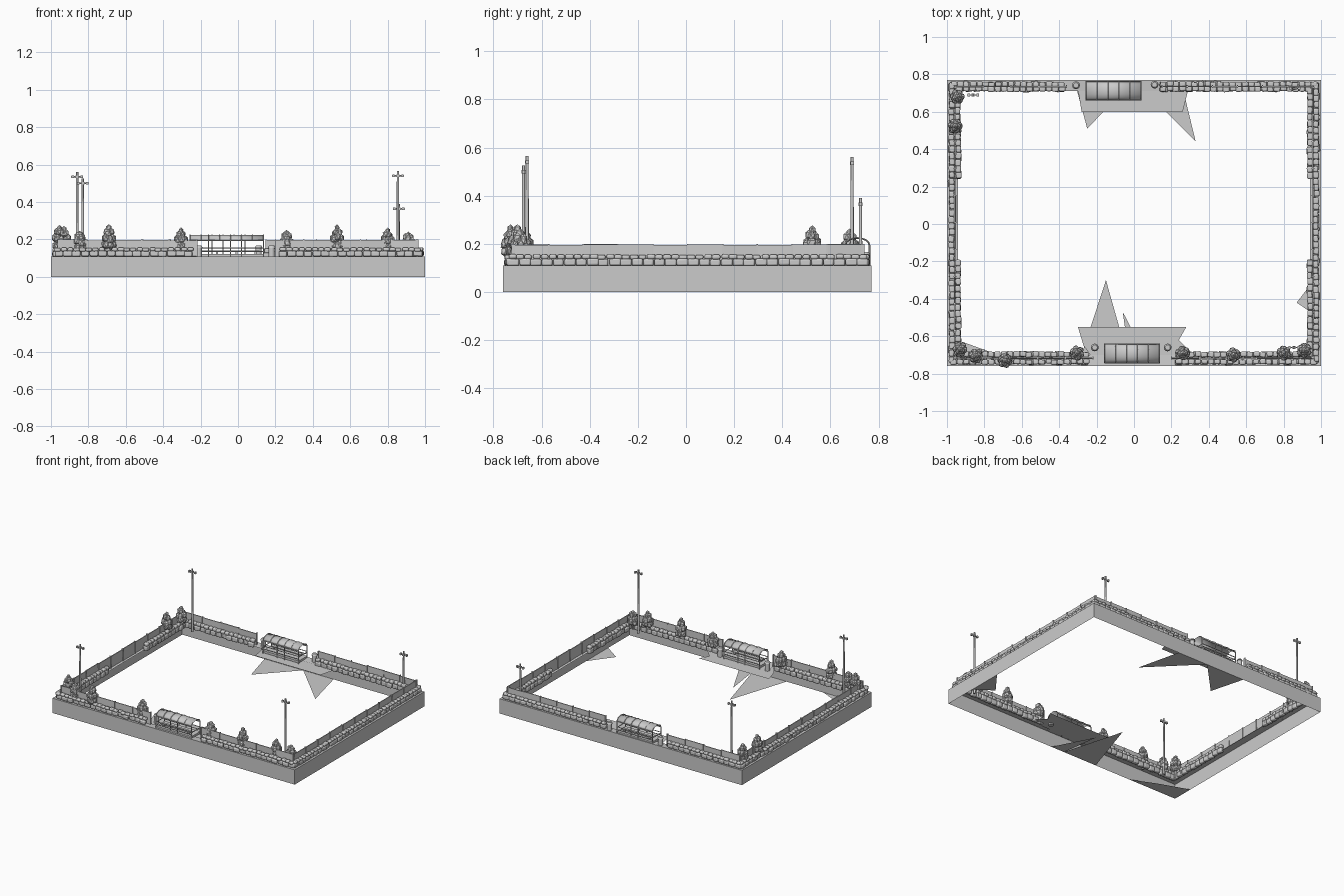
import bpy, bmesh, math, random
from mathutils import Matrix, Vector

random.seed(4)
cube = bpy.data.objects.get("Cube")
if cube:
    bpy.data.objects.remove(cube)

GREY = (0.6, 0.6, 0.6, 1)
grey = bpy.data.materials.new("plain grey")
grey.use_nodes = True
grey.diffuse_color = GREY
grey.node_tree.nodes["Principled BSDF"].inputs["Base Color"].default_value = GREY

X, FRONT, BACK, GROUND = 1.0, -0.76, 0.77, 0.11


def finish(bm, name, bevel=0, smooth=False):
    mesh = bpy.data.meshes.new(name)
    bmesh.ops.recalc_face_normals(bm, faces=bm.faces)
    bm.to_mesh(mesh)
    bm.free()
    mesh.materials.append(grey)
    ob = bpy.data.objects.new(name, mesh)
    bpy.context.collection.objects.link(ob)
    if bevel:
        mod = ob.modifiers.new("bevel", 'BEVEL')
        mod.width = bevel
        mod.segments = 2
    if smooth:
        bpy.ops.object.select_all(action='DESELECT')
        ob.select_set(True)
        bpy.context.view_layer.objects.active = ob
        bpy.ops.object.shade_smooth_by_angle(angle=math.radians(50))
    return ob


def box(bm, centre, size, turn=0, tilt=0):
    m = (Matrix.Translation(centre) @ Matrix.Rotation(turn, 4, 'Z')
         @ Matrix.Rotation(tilt, 4, 'X') @ Matrix.Diagonal((*size, 1)))
    bmesh.ops.create_cube(bm, size=1, matrix=m)


def rod(bm, a, b, r, sides=6, r2=None):
    a, b = Vector(a), Vector(b)
    m = Matrix.Translation((a + b) / 2) @ (b - a).to_track_quat('Z', 'Y').to_matrix().to_4x4()
    bmesh.ops.create_cone(bm, cap_ends=True, segments=sides, radius1=r,
                          radius2=r if r2 is None else r2, depth=(b - a).length, matrix=m)


def sheet(bm, points):
    face = bm.faces.new([bm.verts.new(p) for p in points])
    face.normal_update()


# Outer skirt with a narrow ground shelf, hollow underneath
bm = bmesh.new()
rings = []
for inset, z in ((0, 0), (0, GROUND), (0.06, GROUND - .005)):
    x, f, b = X - inset, FRONT + inset, BACK - inset
    rings.append([bm.verts.new(p) for p in ((-x, f, z), (x, f, z), (x, b, z), (-x, b, z))])
for low, high in zip(rings, rings[1:]):
    for i in range(4):
        j = (i + 1) % 4
        bm.faces.new((low[i], low[j], high[j], high[i]))
finish(bm, "ground_skirt")

# Ledges under the shelters
L = 0.1
bm = bmesh.new()
sheet(bm, ((-.3, -.55, L), (.28, -.55, L), (.24, -.62, L), (.3, -.68, L), (.2, -.72, L),
           (-.22, -.72, L), (-.27, -.65, L)))
sheet(bm, ((-.28, .6, L), (.26, .6, L), (.29, .72, L), (-.3, .72, L)))
finish(bm, "shelter_ledges")

# Flat ragged floor shards reaching in from the bottom of the skirt
bm = bmesh.new()
for shard in (((-.02, FRONT), (-.15, -.3), (-.3, FRONT)),
              ((.09, FRONT), (-.06, -.47), (-.02, FRONT)),
              ((-.32, BACK), (-.25, .51), (0, BACK)),
              ((0, BACK), (.33, .44), (.25, BACK)),
              ((X, -.51), (X, -.25), (.87, -.42)),
              ((-X, FRONT), (-.6, FRONT), (-.78, -.68), (-X, -.6))):
    sheet(bm, [(x, y, .001) for x, y in shard])
finish(bm, "floor_shards")


# Two courses of stone along a straight run, the upper one finer
def stones(bm, a, b, low, high, width):
    a, b = Vector(a), Vector(b)
    step = b - a
    turn = math.atan2(step.y, step.x)
    split = low + (high - low) * .6
    for z0, z1, pitch in ((low, split, .046), (split, high, .034)):
        count = max(1, round(step.length / pitch))
        for i in range(count):
            p = a + step * (i + .5) / count
            jig = random.uniform(-.003, .003)
            box(bm, (p.x + jig, p.y + jig, (z0 + z1) / 2 + jig / 2),
                (step.length / count * random.uniform(.88, 1.06),
                 width * random.uniform(.85, 1.05), (z1 - z0) * 1.08), turn + random.uniform(-.1, .1))


bm = bmesh.new()
for x in (-.974, .974):
    stones(bm, (x, -.74, 0), (x, .755, 0), GROUND, .155, .03)
for start, end, y in ((-.98, -.24, -.737), (.22, .98, -.737), (-.98, -.37, .747), (.14, .98, .747)):
    stones(bm, (start, y, 0), (end, y, 0), GROUND, .155, .028)
finish(bm, "outer_stone_wall", .007, True)

bm = bmesh.new()
for x in (-.94, .94):
    stones(bm, (x, -.7, 0), (x, -.19, 0), .095, .15, .03)
    stones(bm, (x, .24, 0), (x, .73, 0), .095, .15, .03)
for start, end, y in ((-.95, -.24, -.697), (.22, .95, -.697), (-.95, -.37, .722), (.14, .95, .722)):
    stones(bm, (start, y, 0), (end, y, 0), .095, .15, .03)
finish(bm, "inner_stone_wall", .007, True)


# Panel fence between the stone walls
def fence(bm, a, b):
    a, b = Vector(a), Vector(b)
    step = b - a
    turn = math.atan2(step.y, step.x)
    count = round(step.length / 0.14)
    for i in range(count):
        p = a + step * (i + .5) / count
        top = .195 + random.uniform(-.003, .004)
        box(bm, (p.x, p.y, (GROUND + top) / 2), (step.length / count - .004, .006, top - GROUND),
            turn, random.uniform(-.05, .05))
    for i in range(count + 1):
        p = a + step * i / count
        box(bm, (p.x, p.y, .154), (.006, .015, .09), turn)


bm = bmesh.new()
for x in (-.957, .957):
    fence(bm, (x, -.715, 0), (x, .73, 0))
for start, end, y in ((-.957, -.22, -.717), (.2, .957, -.717), (-.957, -.36, .735), (.15, .957, .735)):
    fence(bm, (start, y, 0), (end, y, 0))
finish(bm, "panel_fence")

# Lamp poles with crossarms
for name, x, y, top in (("front_left", .855, -.66, .565), ("back_left", .86, .725, .39),
                        ("back_right", -.86, .69, .56), ("front_right", -.83, -.675, .525)):
    bm = bmesh.new()
    rod(bm, (x, y, .09), (x, y, top), .008, 8, .006)
    arm = top - .025
    rod(bm, (x - .032, y, arm), (x + .032, y, arm), .004)
    for side in (-1, 1):
        box(bm, (x + side * .024, y, arm), (.012, .014, .014))
    box(bm, (x, y, arm), (.016, .016, .014))
    finish(bm, name + "_lamp_pole", 0, True)

# Lumpy bushes made from stacked, shrinking clumps
BUSHES = ((-.945, .68, .26), (-.955, .525, .275), (-.93, -.67, .27), (-.845, -.705, .24),
          (-.69, -.73, .28), (-.305, -.69, .26), (.26, -.69, .245), (.53, -.7, .28),
          (.8, -.69, .26), (.91, -.675, .235))
for n, (x, y, top) in enumerate(BUSHES):
    bm = bmesh.new()
    base = .14
    rod(bm, (x, y, .1), (x, y, .18), .008)
    for level, (share, spread, size, count) in enumerate(((.2, .022, .021, 6), (.46, .022, .022, 6),
                                                         (.7, .013, .019, 4), (.87, 0, .017, 1))):
        for i in range(count):
            a = math.tau * i / count + level + n
            spot = (x + spread * math.cos(a), y + spread * math.sin(a),
                    base + (top - base) * share + random.uniform(-.008, .008) * (count > 1))
            m = (Matrix.Translation(spot) @ Matrix.Rotation(random.random() * 6, 4, 'Z')
                 @ Matrix.Diagonal((size, size * .85, size * 1.15, 1)))
            bmesh.ops.create_icosphere(bm, subdivisions=1, radius=1, matrix=m)
    finish(bm, f"bush_{n + 1}")


# Open shelters with a curved roof, rails, bench and hoops
def shelter(name, cx, cy, facing):
    half, deep, eave, rise = .147, .05, .195, .03
    angles = [math.pi * i / 8 for i in range(9)]
    arch = [(cy + deep * math.cos(t), eave + rise * math.sin(t)) for t in angles]
    spans = list(zip(arch, arch[1:]))
    bm = bmesh.new()
    for (y0, z0), (y1, z1) in spans:
        sheet(bm, ((cx - half, y0, z0), (cx + half, y0, z0), (cx + half, y1, z1), (cx - half, y1, z1)))
    bmesh.ops.remove_doubles(bm, verts=bm.verts, dist=1e-4)
    roof = finish(bm, name + "_roof", 0, True)
    roof.modifiers.new("thickness", 'SOLIDIFY').thickness = .004

    bm = bmesh.new()
    for k in range(6):
        x = cx - half + 2 * half * k / 5
        for (y0, z0), (y1, z1) in spans:
            rod(bm, (x, y0, z0), (x, y1, z1), .003, 4)
        if k in (0, 2, 3, 5):
            for side in (-1, 1):
                rod(bm, (x, cy + side * deep, .1), (x, cy + side * deep, eave), .0035)
    for side in (-1, 1):
        y = cy + side * deep
        for z in (.135, .155, eave):
            rod(bm, (cx - half, y, z), (cx + half, y, z), .003)
        x = cx + side * half
        rod(bm, (x, cy - deep, .15), (x, cy + deep, .15), .003)
    finish(bm, name + "_frame")

    bm = bmesh.new()
    box(bm, (cx, cy, .113), (2 * half, 2 * deep, .016))
    box(bm, (cx, cy - facing * .02, .138), (1.7 * half, .025, .006))
    for side in (-1, 1):
        box(bm, (cx + side * half * .7, cy - facing * .02, .128), (.01, .02, .02))
    finish(bm, name + "_floor_and_bench")


shelter("front_shelter", -.01, -.692, 1)
shelter("back_shelter", -.11, .712, -1)

# Round pillars beside each shelter
bm = bmesh.new()
for x, y in ((-.31, .742), (.11, .745), (-.21, -.66), (.18, -.66)):
    rod(bm, (x, y, .09), (x, y, .155), .018, 12, .016)
    rod(bm, (x, y, .155), (x, y, .167), .021, 12, .014)
finish(bm, "gate_pillars", 0, True)
